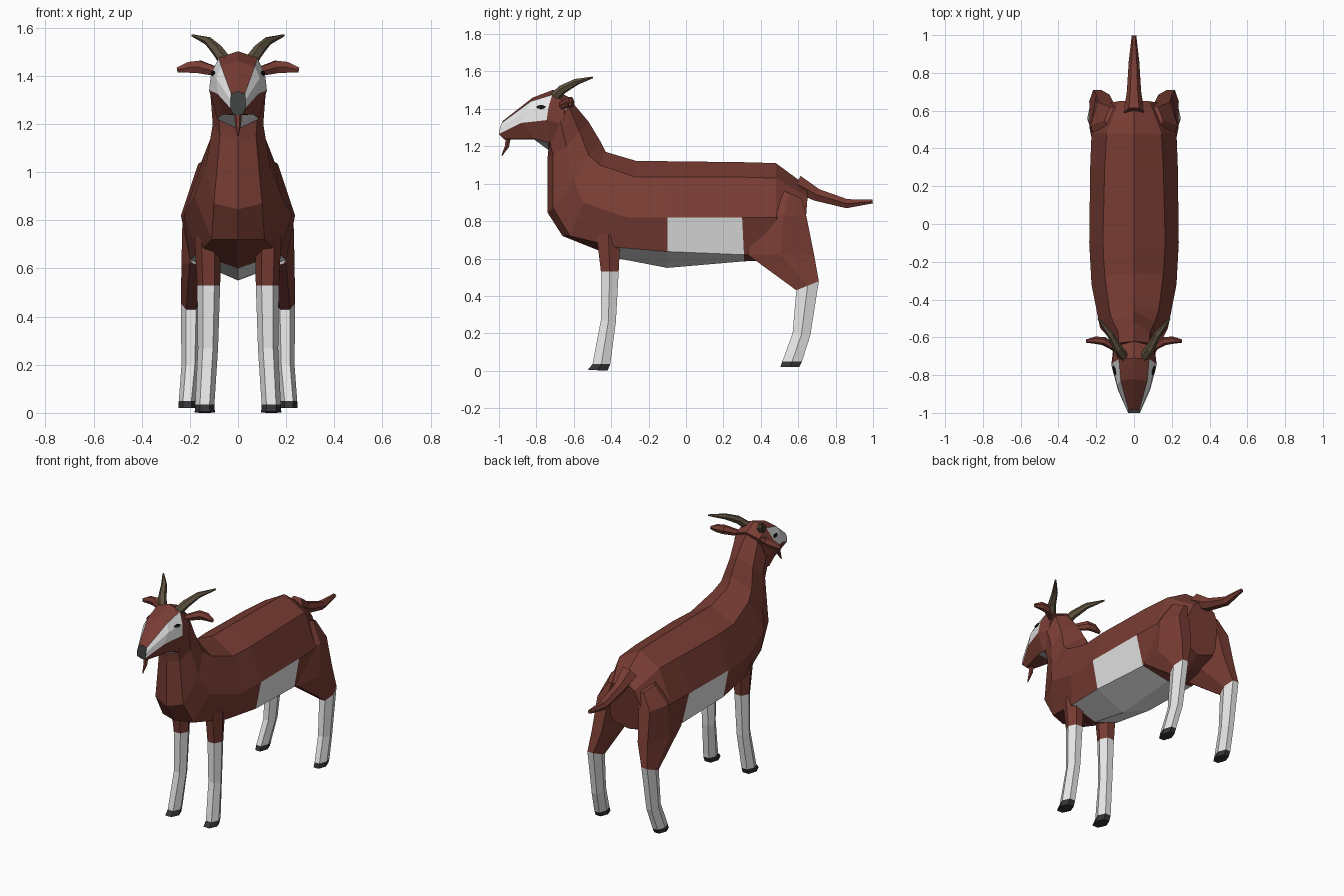
import bpy, bmesh, math
from mathutils import Vector

if "Cube" in bpy.data.objects:
    bpy.data.objects.remove(bpy.data.objects["Cube"])


def mat(name, rgb):
    m = bpy.data.materials.new(name)
    m.diffuse_color = (*rgb, 1)
    m.use_nodes = True
    m.node_tree.nodes["Principled BSDF"].inputs["Base Color"].default_value = m.diffuse_color
    return m


PALETTE = [mat("brown coat", (.19, .046, .034)), mat("white coat", (.8, .8, .8)),
           mat("horn", (.11, .085, .05)), mat("hoof", (.035, .035, .038)),
           mat("nose grey", (.06, .065, .06)), mat("eye black", (.008, .008, .008))]
BROWN, WHITE, HORN, HOOF, NOSE, EYE = range(6)


def loft(name, rings, colour=lambda i, j: BROWN, end=BROWN):
    """Skin closed rings; colour(i, j) picks the material of strip j in segment i."""
    bm = bmesh.new()
    vs = [[bm.verts.new(p) for p in r] for r in rings]
    n = len(vs[0])
    for i in range(len(vs) - 1):
        for j in range(n):
            k = (j + 1) % n
            bm.faces.new((vs[i][j], vs[i][k], vs[i + 1][k], vs[i + 1][j])).material_index = colour(i, j)
    bm.faces.new(vs[0]).material_index = colour(0, 0)
    bm.faces.new(vs[-1]).material_index = end
    bmesh.ops.recalc_face_normals(bm, faces=bm.faces)
    me = bpy.data.meshes.new(name)
    bm.to_mesh(me)
    bm.free()
    for m in PALETTE:
        me.materials.append(m)
    ob = bpy.data.objects.new(name, me)
    bpy.context.collection.objects.link(ob)
    return ob


def half_loft(name, halves, colour, end=BROWN):
    """Loft from half sections (top to bottom), mirrored in x."""
    h = len(halves[0]) - 1
    rings = [r + [(-x, y, z) for x, y, z in r[-2:0:-1]] for r in halves]
    return loft(name, rings, lambda i, j: colour(i, j if j < h else 2 * h - 1 - j), end)


def limb(name, s, rows, colours):
    """Six-sided leg; row = centre x, half width, front y z, back y z."""
    rings = []
    for x, w, yf, zf, yb, zb in rows:
        ring = []
        for k in range(6):
            a = k * math.pi / 3
            t = math.sin(a) / 1.732
            ring.append((s * (x + w * math.cos(a)), (yf + yb) / 2 + t * (yb - yf), (zf + zb) / 2 + t * (zb - zf)))
        rings.append(ring)
    return loft(name, rings, lambda i, j: colours[i], colours[-1])


def tube(name, s, path, colour, flat=1.0, n=6):
    """Tapered tube; path row = x, y, z, radius."""
    pts = [Vector((s * p[0], p[1], p[2])) for p in path]
    rings = []
    for i, p in enumerate(pts):
        d = pts[min(i + 1, len(pts) - 1)] - pts[max(i - 1, 0)]
        q = d.to_track_quat('Z', 'Y')
        r = path[i][3]
        rings.append([p + q @ Vector((r * flat * math.cos(a), r * math.sin(a), 0))
                      for a in (2 * math.pi * k / n for k in range(n))])
    return loft(name, rings, lambda i, j: colour, colour)


# body and neck, rump to head joint
rear = [
    [(0, .65, .985), (.08, .65, .93), (.14, .64, .8), (.1, .61, .67), (0, .59, .64)],
    [(0, .48, 1.11), (.145, .48, 1.03), (.225, .48, .82), (.15, .48, .62), (0, .48, .59)],
    [(0, .3, 1.115), (.155, .3, 1.035), (.232, .3, .82), (.19, .31, .62), (0, .31, .585)],
    [(0, -.1, 1.12), (.165, -.1, 1.035), (.237, -.1, .82), (.2, -.1, .637), (0, -.1, .55)],
    [(0, -.26, 1.12), (.155, -.27, 1.035), (.225, -.32, .82), (.17, -.37, .66), (0, -.36, .6)]]
neck = [
    [(0, -.43, 1.17), (.13, -.46, 1.1), (.18, -.55, .9), (.11, -.62, .72), (0, -.66, .72)],
    [(0, -.46, 1.23), (.11, -.52, 1.15), (.135, -.6, 1.02), (.1, -.71, .87), (0, -.74, .845)],
    [(0, -.52, 1.33), (.085, -.57, 1.28), (.105, -.64, 1.2), (.075, -.71, 1.15), (0, -.74, 1.14)],
    [(0, -.62, 1.45), (.08, -.63, 1.42), (.115, -.67, 1.33), (.08, -.73, 1.23), (0, -.735, 1.19)]]
half_loft("body", rear + neck,
          lambda i, j: WHITE if (i == 2 and j == 2) or (i in (2, 3) and j == 3) else BROWN)

# head: white cheeks, brown blaze, grey muzzle
head = [
    [(0, -.62, 1.46), (.08, -.64, 1.43), (.105, -.65, 1.38), (.11, -.66, 1.32), (.08, -.7, 1.24), (0, -.72, 1.18)],
    [(0, -.71, 1.502), (.08, -.715, 1.475), (.112, -.735, 1.41), (.12, -.745, 1.34), (.087, -.735, 1.22), (0, -.735, 1.18)],
    [(0, -.82, 1.46), (.07, -.83, 1.44), (.09, -.85, 1.39), (.085, -.88, 1.325), (.065, -.81, 1.24), (0, -.81, 1.235)],
    [(0, -.98, 1.335), (.028, -.985, 1.325), (.032, -.995, 1.3), (.031, -1, 1.265), (.02, -.975, 1.24), (0, -.97, 1.235)]]
half_loft("head", head,
          lambda i, j: WHITE if (i > 0 and j in (1, 2)) or (i == 1 and j == 4) else BROWN, NOSE)

# goatee and tail
tube("goatee", 1, [(0, -.95, 1.25, .016), (0, -.957, 1.2, .013), (0, -.985, 1.15, .003)], BROWN)
tube("tail", 1, [(0, .59, 1.0, .055), (0, .7, .94, .038), (0, .86, .893, .028), (0, .998, .905, .012)], BROWN)

for side, s in (("left", -1), ("right", 1)):
    # legs with hooves
    limb(side + "_front_leg", s, [
        (.125, .055, -.48, .74, -.35, .72), (.122, .048, -.455, .53, -.36, .53),
        (.125, .042, -.455, .27, -.375, .26), (.138, .04, -.5, .035, -.405, .035),
        (.138, .042, -.525, .005, -.42, 0)], (BROWN, WHITE, WHITE, HOOF))
    limb(side + "_hind_leg", s, [
        (.1, .055, .48, .98, .62, .92), (.15, .08, .4, .84, .645, .82),
        (.165, .07, .33, .62, .685, .62), (.195, .042, .59, .43, .71, .478),
        (.198, .037, .57, .2, .665, .19), (.211, .035, .515, .05, .62, .05),
        (.211, .036, .505, .02, .605, .02)], (BROWN, BROWN, BROWN, WHITE, WHITE, HOOF))
    # horns and ears
    tube(side + "_horn", s, [(.05, -.71, 1.455, .028), (.085, -.66, 1.505, .025),
                             (.125, -.585, 1.545, .018), (.19, -.5, 1.568, .005)], HORN)
    tube(side + "_ear", s, [(.08, -.67, 1.415, .02), (.16, -.62, 1.437, .03),
                            (.205, -.615, 1.435, .026), (.252, -.62, 1.424, .012)], BROWN, .75)
    # eye plate lying on the cheek
    c = Vector((s * .104, -.775, 1.41))
    along = Vector((s * -.19, -1, 0)).normalized()
    up = Vector((s * -.45, 0, .9)).normalized()
    out = along.cross(up).normalized() * -s
    if out.x * s < 0:
        out = -out
    shape = ((-.024, .002), (-.006, .011), (.018, .006), (.024, -.002), (.004, -.01), (-.016, -.007))
    loft(side + "_eye", [[c + along * a + up * b + out * d for a, b in shape] for d in (-.004, .005)],
         lambda i, j: EYE, EYE)
